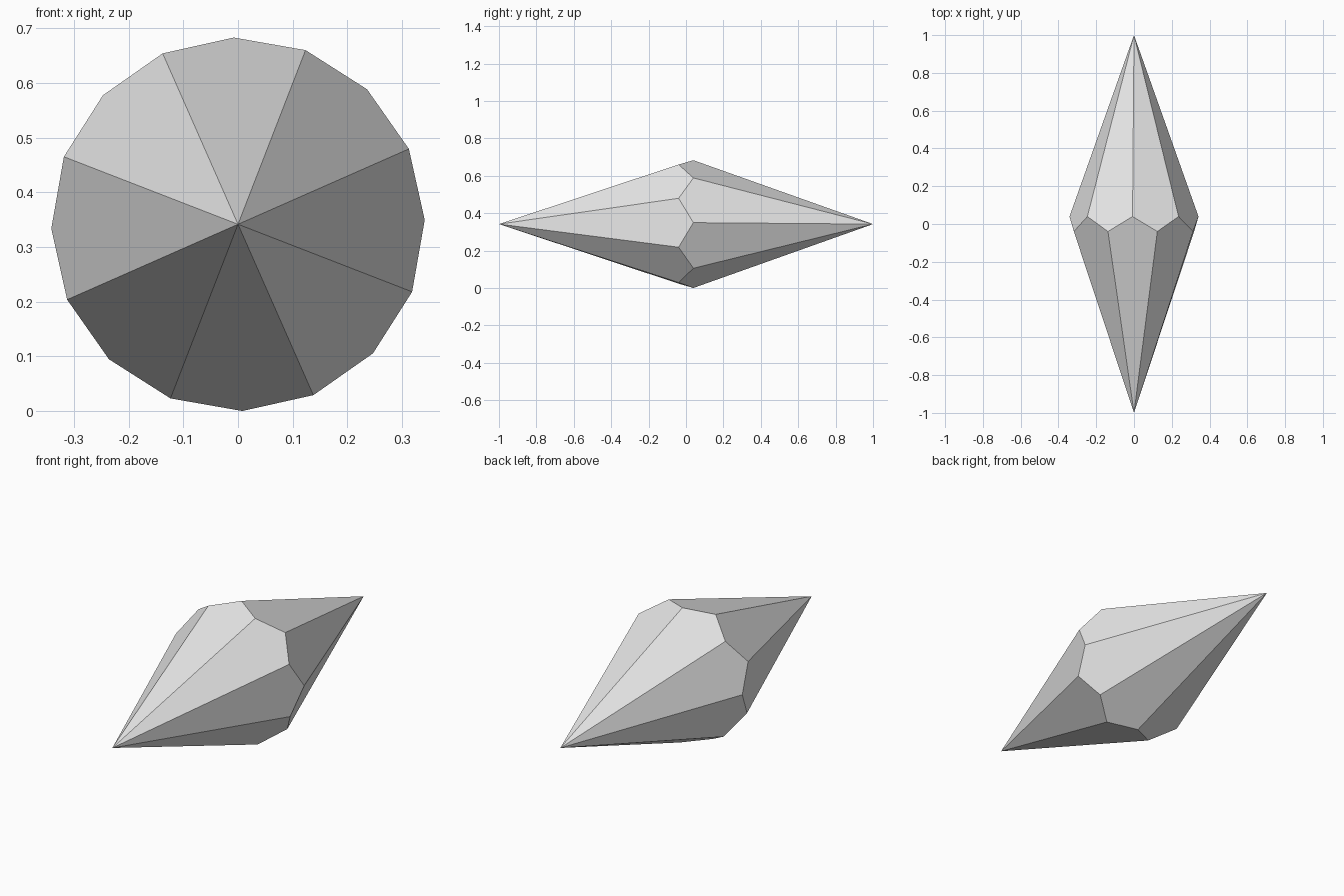
import bpy
import bmesh
from math import cos, sin, tan, pi, radians

cube = bpy.data.objects.get("Cube")
if cube:
    bpy.data.objects.remove(cube, do_unlink=True)

SIDES = 8                    # kite faces on each end
RADIUS = 0.3415
TIP = 1.0                    # distance from the middle to each point
ZIGZAG = TIP * tan(pi / (2 * SIDES)) ** 2   # keeps every kite flat
TURN = radians(1.3)

# Plain grey material
grey = bpy.data.materials.new("light_grey")
grey.use_nodes = True
colour = (0.8, 0.8, 0.8, 1)
grey.diffuse_color = colour
grey.node_tree.nodes["Principled BSDF"].inputs["Base Color"].default_value = colour

# Zigzag girdle: even corners lean back, odd corners lean forward
bm = bmesh.new()
count = 2 * SIDES
girdle = []
for i in range(count):
    a = TURN + i * pi / SIDES
    y = ZIGZAG if i % 2 == 0 else -ZIGZAG
    girdle.append(bm.verts.new((RADIUS * cos(a), y, RADIUS * (1 + sin(a)))))
front_tip = bm.verts.new((0, -TIP, RADIUS))
back_tip = bm.verts.new((0, TIP, RADIUS))

# Kite faces, alternating between the two tips
for i in range(count):
    tip = front_tip if i % 2 == 0 else back_tip
    bm.faces.new((tip, girdle[i - 1], girdle[i], girdle[(i + 1) % count]))
bmesh.ops.recalc_face_normals(bm, faces=bm.faces[:])

mesh = bpy.data.meshes.new("faceted_crystal")
bm.to_mesh(mesh)
bm.free()
mesh.materials.append(grey)
crystal = bpy.data.objects.new("faceted_crystal", mesh)
bpy.context.collection.objects.link(crystal)
